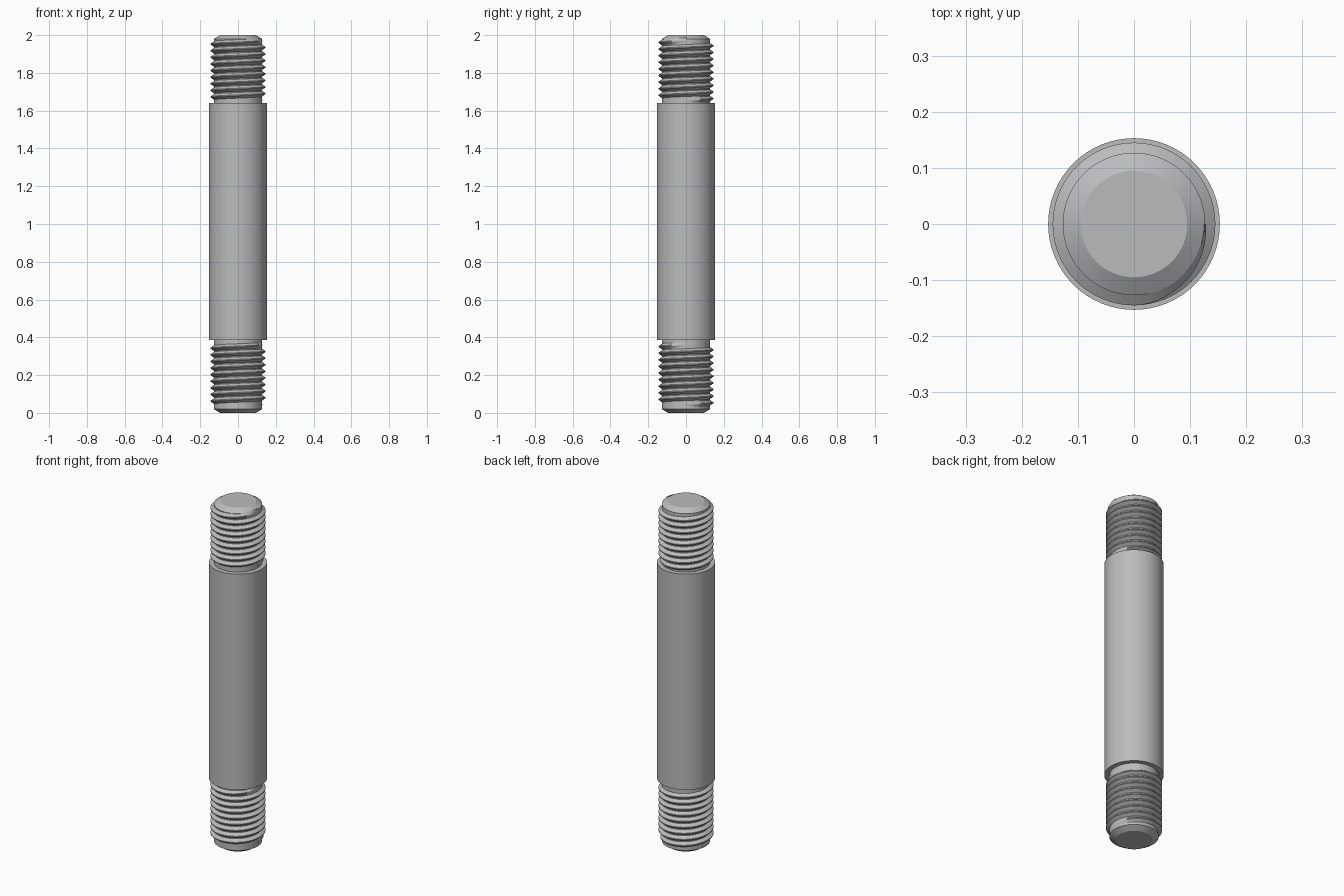
import bpy, bmesh, math

cube = bpy.data.objects.get("Cube")
if cube:
    bpy.data.objects.remove(cube, do_unlink=True)

SEGMENTS = 64
CORE_R, CREST_R, SHANK_R, TIP_R = 0.127, 0.145, 0.153, 0.095
PITCH, TURNS = 0.035, 9

steel = bpy.data.materials.new("grey steel")
steel.use_nodes = True
colour = (0.5, 0.5, 0.5, 1)
steel.diffuse_color = colour
steel.node_tree.nodes["Principled BSDF"].inputs["Base Color"].default_value = colour


def finish(name, bm):
    bmesh.ops.recalc_face_normals(bm, faces=bm.faces)
    mesh = bpy.data.meshes.new(name)
    bm.to_mesh(mesh)
    bm.free()
    mesh.materials.append(steel)
    obj = bpy.data.objects.new(name, mesh)
    bpy.context.collection.objects.link(obj)
    bpy.ops.object.select_all(action="DESELECT")
    bpy.context.view_layer.objects.active = obj
    obj.select_set(True)
    bpy.ops.object.shade_smooth_by_angle(angle=math.radians(25))


def lathe(name, profile):
    """Closed turned solid from (radius, height) points."""
    bm = bmesh.new()
    rings = []
    for r, z in profile:
        rings.append([bm.verts.new((r * math.cos(a), r * math.sin(a), z))
                      for a in (math.tau * i / SEGMENTS for i in range(SEGMENTS))])
    for low, high in zip(rings, rings[1:]):
        for i in range(SEGMENTS):
            j = (i + 1) % SEGMENTS
            bm.faces.new((low[i], low[j], high[j], high[i]))
    bm.faces.new(rings[0])
    bm.faces.new(rings[-1])
    finish(name, bm)


def thread(name, z_start):
    """Right-hand helical ridge that runs out over a quarter turn at each end."""
    bm = bmesh.new()
    steps = SEGMENTS * TURNS
    sections = []
    for i in range(steps + 1):
        angle = math.tau * i / SEGMENTS
        z = z_start + PITCH * i / SEGMENTS
        fade = min(1, 4 * min(i, steps - i) / SEGMENTS + 0.05)
        crest = CORE_R + (CREST_R - CORE_R) * fade
        root = CORE_R - 0.002
        base, flat = PITCH * 0.47, PITCH * 0.07
        points = [(root, -base), (crest, -flat), (crest, flat), (root, base)]
        sections.append([bm.verts.new((r * math.cos(angle), r * math.sin(angle), z + dz))
                         for r, dz in points])
    for a, b in zip(sections, sections[1:]):
        for k in range(4):
            m = (k + 1) % 4
            bm.faces.new((a[k], a[m], b[m], b[k]))
    bm.faces.new(sections[0])
    bm.faces.new(sections[-1])
    finish(name, bm)


# Turned stud body: chamfered ends, threaded cores and the wider shank
lathe("stud_body", [
    (TIP_R, 0), (CORE_R, 0.02), (CORE_R, 0.385), (SHANK_R, 0.385),
    (SHANK_R, 1.64), (CORE_R, 1.64), (CORE_R, 1.98), (TIP_R, 2)])

# Threads at both ends
thread("lower_thread", 0.045)
thread("upper_thread", 1.655)
